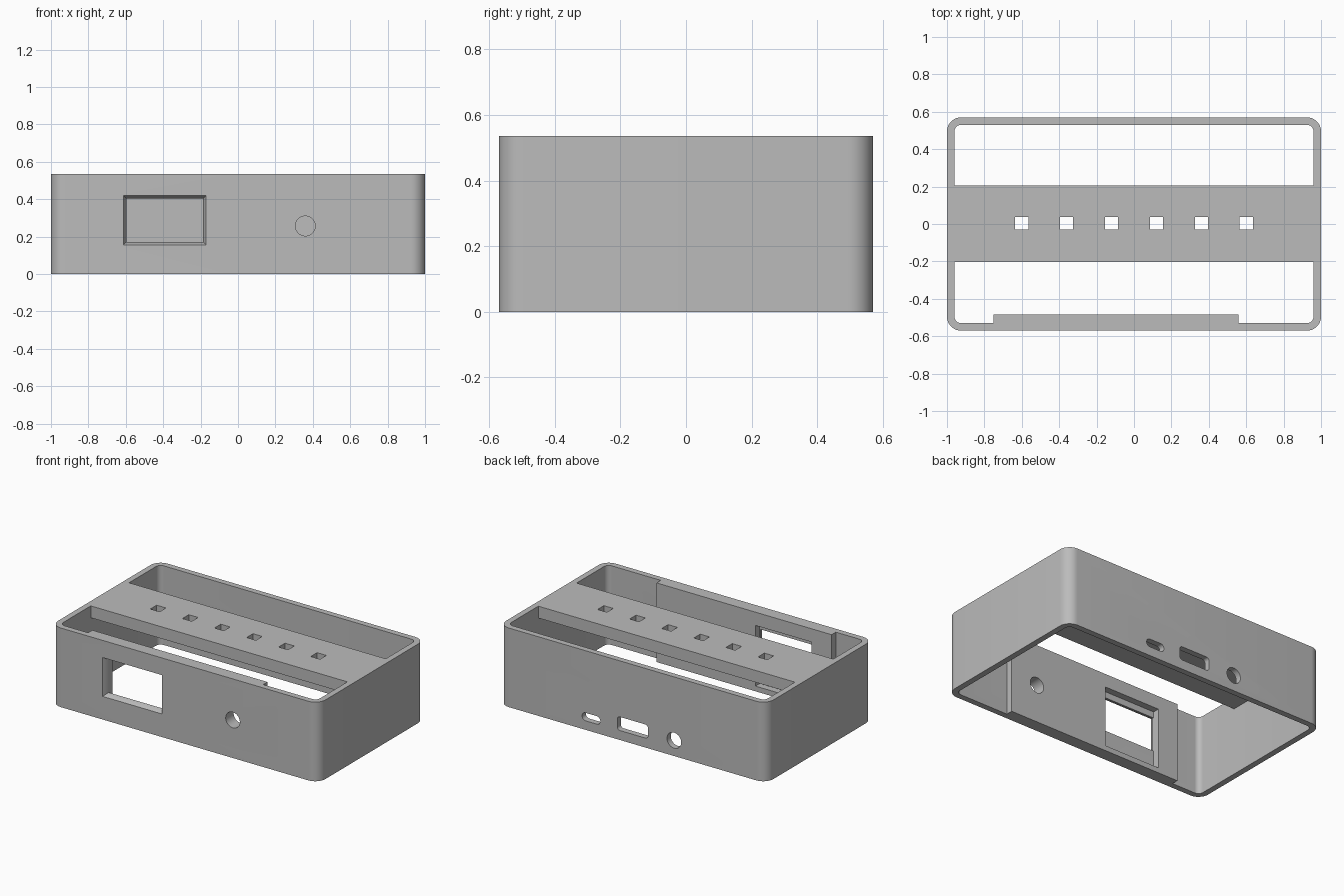
import bpy, bmesh
from math import cos, sin, pi, radians

cube = bpy.data.objects.get("Cube")
if cube:
    bpy.data.objects.remove(cube, do_unlink=True)

W, D, H = 1.0, 0.57, 0.535      # half width, half depth, height
WALL = 0.04
PLATE_BACK = -0.485             # inner face of the thickened front

grey = bpy.data.materials.new("plain grey")
grey.use_nodes = True
grey.diffuse_color = (0.5, 0.5, 0.5, 1)
grey.node_tree.nodes["Principled BSDF"].inputs["Base Color"].default_value = (0.5, 0.5, 0.5, 1)


def rounded_rect(cx, cy, hx, hy, r, steps=10):
    """Outline of a rectangle with round corners, counter-clockwise."""
    pts = []
    for i, (sx, sy) in enumerate(((1, 1), (-1, 1), (-1, -1), (1, -1))):
        for k in range(steps + 1):
            a = (i + k / steps) * pi / 2
            pts.append((cx + sx * (hx - r) + r * cos(a), cy + sy * (hy - r) + r * sin(a)))
    return pts


def rect(x0, x1, y0, y1):
    return [(x1, y1), (x0, y1), (x0, y0), (x1, y0)]


def circle(cx, cy, r, n=40):
    return [(cx + r * cos(2 * pi * i / n), cy + r * sin(2 * pi * i / n)) for i in range(n)]


def loft(name, start, end, lo, hi, axis="z"):
    """Solid between two outlines, along z or along y."""
    place = (lambda p, t: (p[0], p[1], t)) if axis == "z" else (lambda p, t: (p[0], t, p[1]))
    bm = bmesh.new()
    a = [bm.verts.new(place(p, lo)) for p in start]
    b = [bm.verts.new(place(p, hi)) for p in end]
    bm.faces.new(a)
    bm.faces.new(b)
    for i in range(len(a)):
        j = (i + 1) % len(a)
        bm.faces.new((a[i], a[j], b[j], b[i]))
    bmesh.ops.recalc_face_normals(bm, faces=bm.faces)
    mesh = bpy.data.meshes.new(name)
    bm.to_mesh(mesh)
    bm.free()
    mesh.materials.append(grey)
    obj = bpy.data.objects.new(name, mesh)
    bpy.context.collection.objects.link(obj)
    return obj


def prism(name, outline, lo, hi, axis="z"):
    return loft(name, outline, outline, lo, hi, axis)


def cut(obj, cutters):
    """Subtract every cutter and keep the finished mesh."""
    for c in cutters:
        c.hide_render = True
        m = obj.modifiers.new("cut", "BOOLEAN")
        m.operation, m.solver, m.object = "DIFFERENCE", "EXACT", c
    dg = bpy.context.evaluated_depsgraph_get()
    mesh = bpy.data.meshes.new_from_object(obj.evaluated_get(dg))
    obj.modifiers.clear()
    obj.data = mesh


# Main parts
shell = prism("shell", rounded_rect(0, 0, W, D, 0.075), 0, H)
bridge = prism("top_bridge", rect(-W + WALL, W - WALL, -0.202, 0.207), H - 0.08, H)
plate = prism("front_plate", rect(-0.75, 0.56, -D + WALL, PLATE_BACK), 0, H)

# Cavity and front openings
cavity = prism("cavity_cutter", rounded_rect(0, 0, W - WALL, D - WALL, 0.035), -0.1, H + 0.1)
button_hole = prism("button_cutter", circle(0.36, 0.257, 0.053), -0.7, -0.4, "y")
window = prism("window_cutter", rect(-0.597, -0.187, 0.172, 0.403), -0.7, -0.4, "y")
window_bevel = loft("window_bevel_cutter", rect(-0.613, -0.171, 0.156, 0.419),
                    rect(-0.597, -0.187, 0.172, 0.403), -D - 0.0005, -D + 0.03, "y")
recess = prism("recess_cutter", rect(-0.6, -0.18, 0.035, 0.445), -0.6, -0.4, "y")

# Back ports
ports = [
    prism("small_port_cutter", rounded_rect(0.31, 0.088, 0.068, 0.027, 0.026), 0.4, 0.7, "y"),
    prism("wide_port_cutter", rounded_rect(0.0, 0.11, 0.115, 0.046, 0.02), 0.4, 0.7, "y"),
    prism("round_port_cutter", circle(-0.31, 0.106, 0.053), 0.4, 0.7, "y"),
]

# Row of square holes in the bridge
holes = []
for i in range(6):
    x = -0.6 + 0.24 * i
    holes.append(prism("square_hole_cutter", rect(x - 0.035, x + 0.035, -0.03, 0.038), 0.3, 0.7))

cut(shell, [cavity, button_hole, window, window_bevel] + ports)
cut(plate, [button_hole, recess])
cut(bridge, holes)

for c in [cavity, button_hole, window, window_bevel, recess] + ports + holes:
    bpy.data.objects.remove(c, do_unlink=True)

# Smooth round corners, crisp edges
bpy.ops.object.select_all(action="DESELECT")
for part in (shell, bridge, plate):
    part.select_set(True)
bpy.context.view_layer.objects.active = shell
bpy.ops.object.shade_smooth_by_angle(angle=radians(30))
